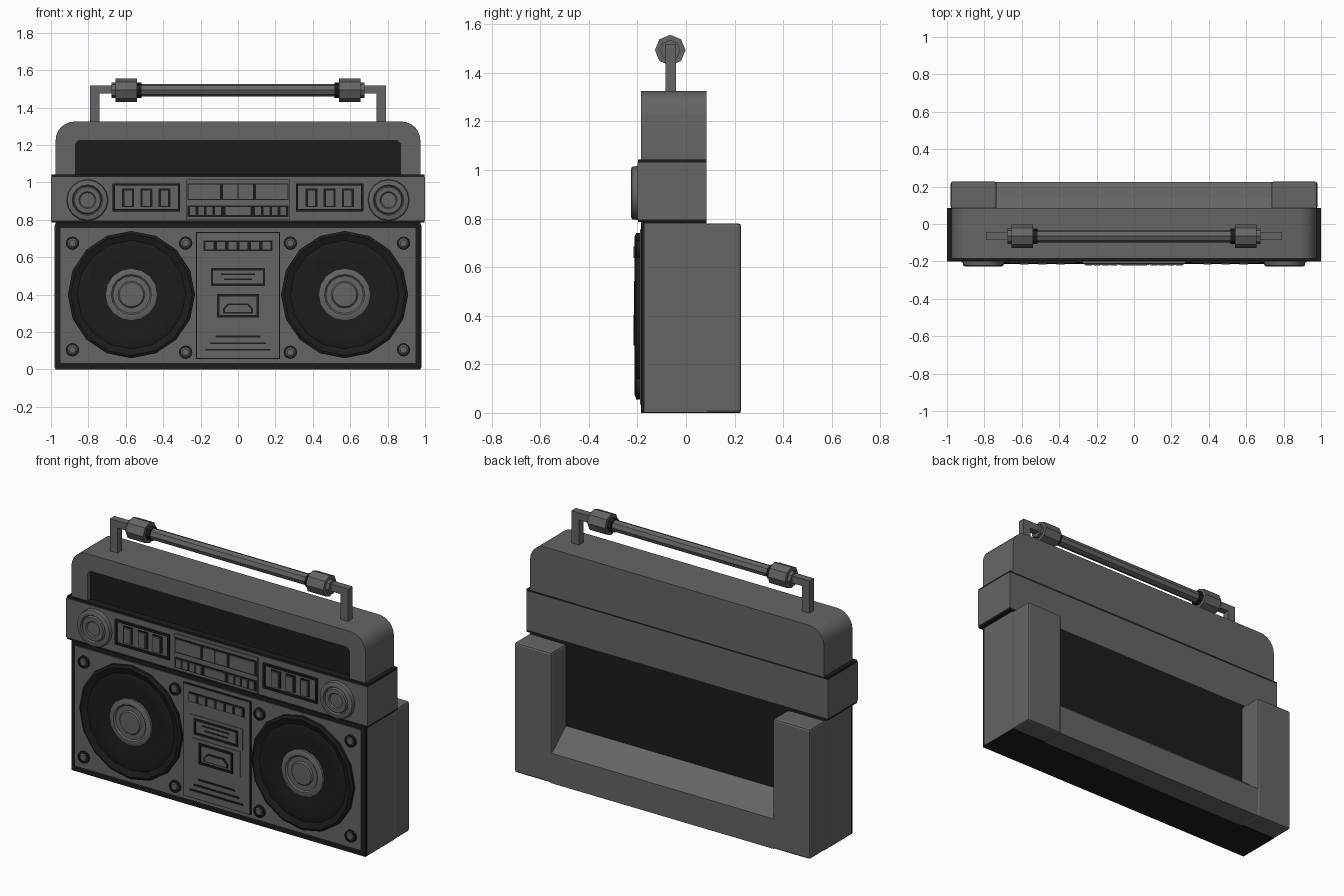
import bpy, bmesh, math
from mathutils import Matrix, Vector

if "Cube" in bpy.data.objects:
    bpy.data.objects.remove(bpy.data.objects["Cube"])


def material(name, v):
    m = bpy.data.materials.new(name)
    m.diffuse_color = (v, v, v, 1)
    m.use_nodes = True
    m.node_tree.nodes["Principled BSDF"].inputs["Base Color"].default_value = m.diffuse_color
    return m


GREY = material("dark_grey", 0.13)
BLACK = material("black", 0.012)


def finish(name, bm, mat, bevel=0.0, smooth=False):
    bmesh.ops.recalc_face_normals(bm, faces=bm.faces)
    me = bpy.data.meshes.new(name)
    bm.to_mesh(me)
    bm.free()
    ob = bpy.data.objects.new(name, me)
    bpy.context.collection.objects.link(ob)
    me.materials.append(mat)
    if bevel:
        mod = ob.modifiers.new("bevel", "BEVEL")
        mod.width, mod.segments = bevel, 2
    if smooth:
        bpy.context.view_layer.objects.active = ob
        ob.select_set(True)
        bpy.ops.object.shade_smooth_by_angle(angle=math.radians(35))
        ob.select_set(False)
    return ob


def box(name, x, y, z, mat=GREY, bevel=0.0):
    """Box from (min, max) pairs."""
    bm = bmesh.new()
    bmesh.ops.create_cube(bm, size=1)
    for v in bm.verts:
        v.co = [(a + b) / 2 + c * (b - a) for (a, b), c in zip((x, y, z), v.co)]
    return finish(name, bm, mat, bevel)


def prism(name, pts, axis, lo, hi, mat=GREY, smooth=False):
    """Extrude a flat outline: axis 'y' takes (x, z) points, 'x' takes (y, z)."""
    put = (lambda p, d: (p[0], d, p[1])) if axis == "y" else (lambda p, d: (d, p[0], p[1]))
    bm = bmesh.new()
    face = bm.faces.new([bm.verts.new(put(p, lo)) for p in pts])
    ext = bmesh.ops.extrude_face_region(bm, geom=[face])
    vs = [g for g in ext["geom"] if isinstance(g, bmesh.types.BMVert)]
    bmesh.ops.translate(bm, verts=vs, vec=Vector(put((0, 0), hi - lo)))
    return finish(name, bm, mat, smooth=smooth)


def lathe(name, prof, x, z, mat=GREY, sides=16):
    """Revolve (radius, y) points about a front-to-back axis."""
    bm = bmesh.new()
    vs = [bm.verts.new((x + r, y, z)) for r, y in prof]
    es = [bm.edges.new(p) for p in zip(vs, vs[1:])]
    bmesh.ops.spin(bm, geom=vs + es, cent=(x, 0, z), axis=(0, 1, 0),
                   angle=math.tau, steps=sides, use_merge=True)
    bmesh.ops.remove_doubles(bm, verts=bm.verts, dist=1e-4)
    return finish(name, bm, mat, smooth=True)


def rod(name, x0, x1, r, mat=GREY, sides=8):
    """Octagonal rod along x on the handle axis."""
    bm = bmesh.new()
    m = (Matrix.Translation(((x0 + x1) / 2, -0.065, 1.493))
         @ Matrix.Rotation(math.pi / 2, 4, "Y"))
    bmesh.ops.create_cone(bm, cap_ends=True, segments=sides, radius1=r, radius2=r,
                          depth=abs(x1 - x0), matrix=m)
    return finish(name, bm, mat)


def frame(name, x, z, y, w, mat=BLACK):
    """Rectangular raised border made of four bars."""
    (a, b), (c, d) = x, z
    for i, (bx, bz) in enumerate((((a, a + w), z), ((b - w, b), z),
                                  ((a + w, b - w), (c, c + w)), ((a + w, b - w), (d - w, d)))):
        box(f"{name}_{i}", bx, y, bz, mat)


# Main lower body and front panel
box("lower_body", (-.975, .975), (-.185, .085), (0, .785), BLACK)
for s in (-1, 1):
    xs = sorted((s * .95, s * .976))
    box("body_side", (min(s * .9, s * .977), max(s * .9, s * .977)), (-.17, .086), (.004, .78))
box("speaker_panel", (-.95, .95), (-.19, -.17), (.035, .755))

# Wide control band with dark trim lines
box("control_band", (-1, 1), (-.2, .085), (.797, 1.03))
for z in (.785, 1.03):
    box("band_trim", (-.998, .998), (-.197, .085), (z, z + .012), BLACK)

# Upper housing: rounded back shell and a front arch around the dark recess
R = .1
corner = [(.975 - R + R * math.cos(a * math.pi / 12), 1.325 - R + R * math.sin(a * math.pi / 12))
          for a in range(7)]
outer = [(.975, 1.04)] + corner + [(-x, z) for x, z in reversed(corner)] + [(-.975, 1.04)]
inner = [(-.87, 1.04), (-.87, 1.205), (-.85, 1.225), (.85, 1.225), (.87, 1.205), (.87, 1.04)]
prism("upper_shell", outer, "y", -.15, .085, smooth=True)
prism("upper_front_arch", outer + inner, "y", -.185, -.15, smooth=True)
box("recess_back", (-.87, .87), (-.155, -.148), (1.04, 1.225), BLACK)

# Rear U-shaped housing: two pillars and a sloped lower bar
for s in (-1, 1):
    x = sorted((s * .735, s * .98))
    box("rear_pillar", x, (.08, .227), (0, .78), bevel=.012)
prism("rear_lower_bar", [(.08, 0), (.225, 0), (.225, .18), (.19, .2), (.14, .25), (.085, .29)],
      "x", -.74, .74)

# Speakers, screws and volume knobs, mirrored
for s in (-1, 1):
    cx = s * .57
    lathe("speaker_cone", [(.34, -.185), (.34, -.205), (.325, -.213), (.29, -.2), (.27, -.206),
                           (.2, -.196), (.14, -.193)], cx, .4, BLACK)
    lathe("speaker_hub", [(.14, -.185), (.14, -.207), (.125, -.213), (.108, -.213), (.1, -.205),
                          (.072, -.205), (.065, -.213), (0, -.215)], cx, .4)
    for x, z in ((.885, .675), (.885, .105), (.28, .675), (.28, .092)):
        lathe("screw_ring", [(.036, -.185), (.036, -.205), (.025, -.208), (.025, -.19)],
              s * x, z, BLACK, 12)
        lathe("screw_head", [(.025, -.185), (.025, -.2), (.018, -.206), (0, -.206)],
              s * x, z, GREY, 12)
    lathe("knob", [(.112, -.195), (.108, -.222), (.1, -.226), (.082, -.226), (.076, -.215),
                   (.07, -.227), (.046, -.227), (.04, -.22), (0, -.222)], s * .805, .905)

    # Slider panel with three sliders
    x = sorted((s * .31, s * .67))
    frame("slider_frame", x, (.845, .995), (-.212, -.19), .012)
    for k in (-1, 0, 1):
        c = s * .49 + k * .097
        box("slider_slot", (c - .032, c + .032), (-.204, -.19), (.868, .968), BLACK)
        box("slider", (c - .022, c + .022), (-.216, -.19), (.872, .96))

# Radio dial in the middle of the band
box("dial_base", (-.275, .275), (-.21, -.19), (.8, 1.015))
box("dial_dark", (-.27, .27), (-.213, -.2), (.905, .995), BLACK)
for a, b in ((-.265, -.095), (-.08, -.003), (.003, .08), (.095, .265)):
    box("dial_window", (a, b), (-.22, -.2), (.912, .988))
box("key_strip", (-.27, .27), (-.213, -.2), (.815, .877), BLACK)
box("wide_key", (-.07, .07), (-.222, -.2), (.822, .87))
for s in (-1, 1):
    for k in range(4):
        c = s * (.107 + k * .045)
        box("key", (c - .018, c + .018), (-.222, -.2), (.822, .87))

# Cassette deck in the middle of the speaker panel
box("deck", (-.22, .22), (-.203, -.18), (.06, .73))
frame("deck_edge", (-.224, .224), (.056, .734), (-.2, -.18), .006)
box("deck_key_strip", (-.185, .185), (-.206, -.19), (.632, .69), BLACK)
for k in range(6):
    c = (k - 2.5) * .061
    box("deck_key", (c - .024, c + .024), (-.216, -.19), (.638, .684))
box("counter_plate", (-.176, .176), (-.208, -.19), (.43, .56))
frame("counter_frame", (-.145, .145), (.447, .542), (-.214, -.2), .012)
for z, w in ((.505, .09), (.478, .075)):
    box("counter_line", (-w, w), (-.211, -.2), (z, z + .008), BLACK)
box("cassette_door", (-.16, .16), (-.208, -.19), (.27, .42))
frame("cassette_frame", (-.112, .112), (.278, .402), (-.216, -.2), .012)
arch = [(-.08, .3), (.08, .3), (.08, .325), (.055, .352), (-.055, .352), (-.08, .325)]
prism("cassette_window_edge", arch, "y", -.212, -.2, BLACK)
prism("cassette_window", [(x * .87, .325 + (z - .325) * .75) for x, z in arch], "y", -.215, -.2)
for z, w in ((.172, .12), (.135, .15), (.1, .175)):
    box("deck_groove_line", (-w, w), (-.208, -.19), (z, z + .01), BLACK)

# Carrying handle: bent end posts, collars, cuffs and a grip bar
rod("handle_bar", -.54, .54, .034)
for s in (-1, 1):
    post = [(.74, 1.31), (.79, 1.31), (.79, 1.518), (.67, 1.518), (.67, 1.475), (.74, 1.475)]
    prism("handle_post", [(s * x, z) for x, z in post], "y", -.085, -.042)
    rod("handle_cuff", s * .54, s * .655, .063)
    rod("handle_collar", s * .515, s * .54, .042, BLACK)
    rod("handle_collar", s * .655, s * .675, .042)
